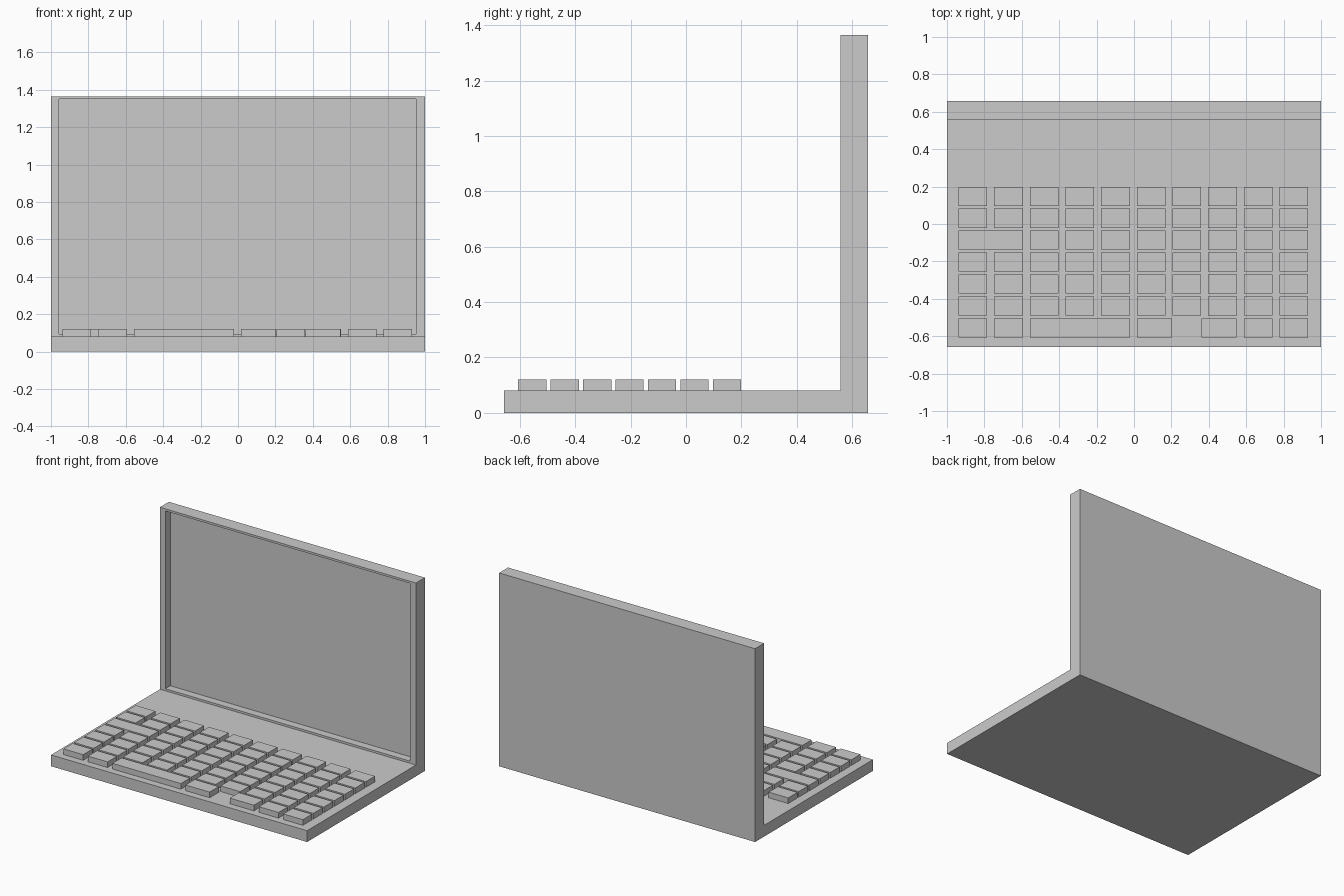
import bpy, bmesh
from mathutils import Vector

if "Cube" in bpy.data.objects:
    bpy.data.objects.remove(bpy.data.objects["Cube"])


def add_object(name, bm):
    bmesh.ops.recalc_face_normals(bm, faces=bm.faces)
    mesh = bpy.data.meshes.new(name)
    bm.to_mesh(mesh)
    bm.free()
    obj = bpy.data.objects.new(name, mesh)
    bpy.context.collection.objects.link(obj)
    return obj


def add_box(name, lo, hi):
    lo, hi = Vector(lo), Vector(hi)
    bm = bmesh.new()
    bmesh.ops.create_cube(bm, size=1)
    for v in bm.verts:
        v.co = (lo + hi) / 2 + v.co * (hi - lo)
    return add_object(name, bm)


# Body: L-shaped side profile (base + upright lid) extruded across x
DECK, TOP, FRONT, BACK, LID = 0.08, 1.365, -0.657, 0.657, 0.557
profile = [(FRONT, 0), (BACK, 0), (BACK, TOP), (LID, TOP), (LID, DECK), (FRONT, DECK)]
bm = bmesh.new()
side = bm.faces.new([bm.verts.new((-1, y, z)) for y, z in profile])
ext = bmesh.ops.extrude_face_region(bm, geom=[side], use_keep_orig=True)
bmesh.ops.translate(bm, vec=(2, 0, 0), verts=[g for g in ext["geom"] if isinstance(g, bmesh.types.BMVert)])
bmesh.ops.recalc_face_normals(bm, faces=bm.faces)

# Screen recess: inset the lid front to the bezel, then push it back
screen = next(f for f in bm.faces
              if all(abs(v.co.y - LID) < 1e-4 for v in f.verts))
for y in (LID, LID + 0.055):
    bmesh.ops.inset_individual(bm, faces=[screen], thickness=0.01)
    mid = screen.calc_center_median()
    for v in screen.verts:
        v.co = (-0.957 if v.co.x < mid.x else 0.953, y, 0.095 if v.co.z < mid.z else 1.35)
add_object("laptop_body", bm)

# Keyboard: each key is (left, right); rows run from the back to the front
PITCH_X, PITCH_Y, KEY_W, KEY_D = 0.1907, 0.1172, 0.153, 0.102
cols = [(-0.938 + i * PITCH_X, -0.938 + i * PITCH_X + KEY_W) for i in range(10)]
wide_left = [(cols[0][0], cols[1][1])] + cols[2:]
space_row = cols[:2] + [(cols[2][0], cols[4][1]), (0.015, 0.203), (0.361, 0.549)] + cols[8:]
rows = [cols, cols, wide_left, cols, cols, cols, space_row]
for r, row in enumerate(rows):
    y = 0.199 - r * PITCH_Y
    for c, (x0, x1) in enumerate(row):
        add_box(f"key_{r + 1}_{c + 1}", (x0, y - KEY_D, DECK), (x1, y, 0.12))
